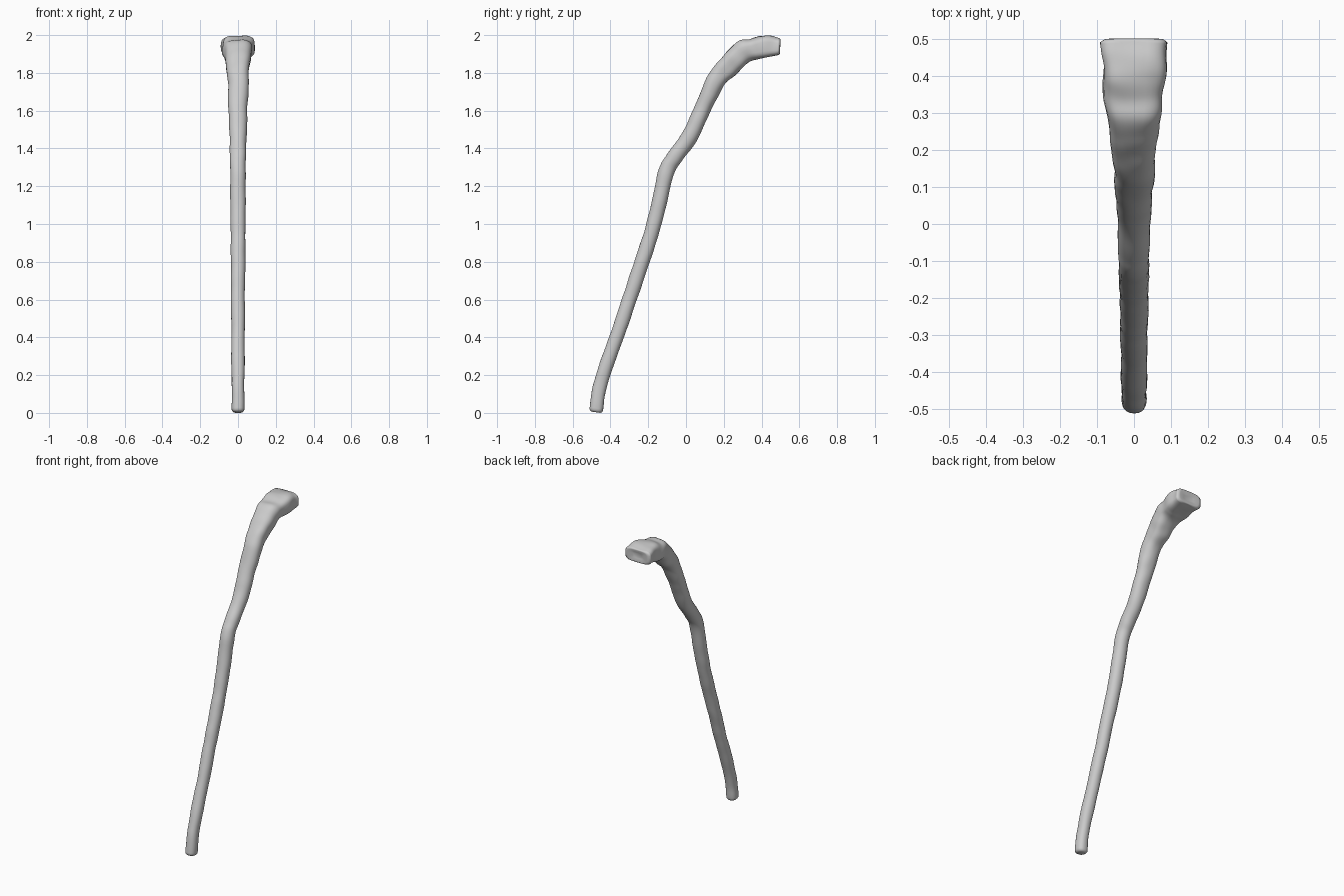
import bpy, bmesh, math
from mathutils import Vector, noise

if "Cube" in bpy.data.objects:
    bpy.data.objects.remove(bpy.data.objects["Cube"])

# Stations along the stick: back edge (y, z), inner edge (y, z), half width, squareness exponent
stations = [
    (-0.510, 0.02, -0.440, 0.01, 0.032, 2.4),
    (-0.480, 0.19, -0.410, 0.17, 0.034, 2.2),
    (-0.372, 0.50, -0.302, 0.475, 0.036, 2.1),
    (-0.288, 0.76, -0.214, 0.735, 0.038, 2.1),
    (-0.207, 1.01, -0.133, 0.985, 0.039, 2.1),
    (-0.146, 1.28, -0.070, 1.245, 0.041, 2.1),
    (-0.100, 1.37, -0.022, 1.335, 0.042, 2.1),
    (-0.010, 1.50, 0.060, 1.445, 0.045, 2.1),
    (0.070, 1.68, 0.143, 1.625, 0.051, 2.2),
    (0.125, 1.80, 0.205, 1.735, 0.056, 2.4),
    (0.190, 1.88, 0.265, 1.795, 0.062, 2.6),
    (0.270, 1.965, 0.330, 1.855, 0.074, 2.9),
    (0.340, 1.978, 0.380, 1.872, 0.081, 3.2),
    (0.410, 1.998, 0.420, 1.88, 0.086, 3.5),
    (0.492, 1.985, 0.488, 1.893, 0.088, 3.6),
]
SIDES, STEPS = 32, 10


def catmull(a, b, c, d, t):
    return 0.5 * (2 * b + (c - a) * t + (2 * a - 5 * b + 4 * c - d) * t * t
                  + (3 * b - a - 3 * c + d) * t ** 3)


def station(u):
    i = min(int(u), len(stations) - 2)
    t = u - i
    p = [stations[max(0, min(len(stations) - 1, i + k))] for k in (-1, 0, 1, 2)]
    return [catmull(*(q[j] for q in p), t) for j in range(6)]


def ring(bm, u, scale=1.0, push=0.0):
    yu, zu, yl, zl, hw, n = station(u)
    back, inner = Vector((0, yu, zu)), Vector((0, yl, zl))
    centre, half = (back + inner) / 2, (back - inner) / 2
    along = Vector((0, half.z, -half.y)).normalized()
    verts = []
    for k in range(SIDES):
        a = 2 * math.pi * k / SIDES
        c, s = math.cos(a), math.sin(a)
        px = math.copysign(abs(c) ** (2 / n), c)
        pz = math.copysign(abs(s) ** (2 / n), s)
        off = (Vector((hw * px, 0, 0)) + half * pz) * scale
        p = centre + off + along * push
        # carved, uneven bark: rougher towards the handle
        rough = 0.003 + 0.006 * max(0, min(1, (u - 7) / 4))
        if push == 0:
            p += off.normalized() * rough * noise.noise(p * 13)
        verts.append(bm.verts.new(p))
    return verts


# Whole walking stick: one lofted tube with rounded ends
bm = bmesh.new()
last = len(stations) - 1
rings = [ring(bm, 0, 0.65, -0.012), ring(bm, 0, 0.88, -0.008)]
rings += [ring(bm, i / STEPS) for i in range(last * STEPS + 1)]
# softly dished end face of the handle
rings += [ring(bm, last, 0.92, 0.007), ring(bm, last, 0.78, 0.009), ring(bm, last, 0.4, 0.0001)]
for r0, r1 in zip(rings, rings[1:]):
    for k in range(SIDES):
        j = (k + 1) % SIDES
        bm.faces.new((r0[k], r0[j], r1[j], r1[k]))
bm.faces.new(rings[0])
bm.faces.new(rings[-1])
bmesh.ops.recalc_face_normals(bm, faces=bm.faces)
zmin = min(v.co.z for v in bm.verts)
for v in bm.verts:
    v.co.z -= zmin
mesh = bpy.data.meshes.new("walking_stick")
bm.to_mesh(mesh)
bm.free()
stick = bpy.data.objects.new("walking_stick", mesh)
bpy.context.collection.objects.link(stick)
for f in mesh.polygons:
    f.use_smooth = True
